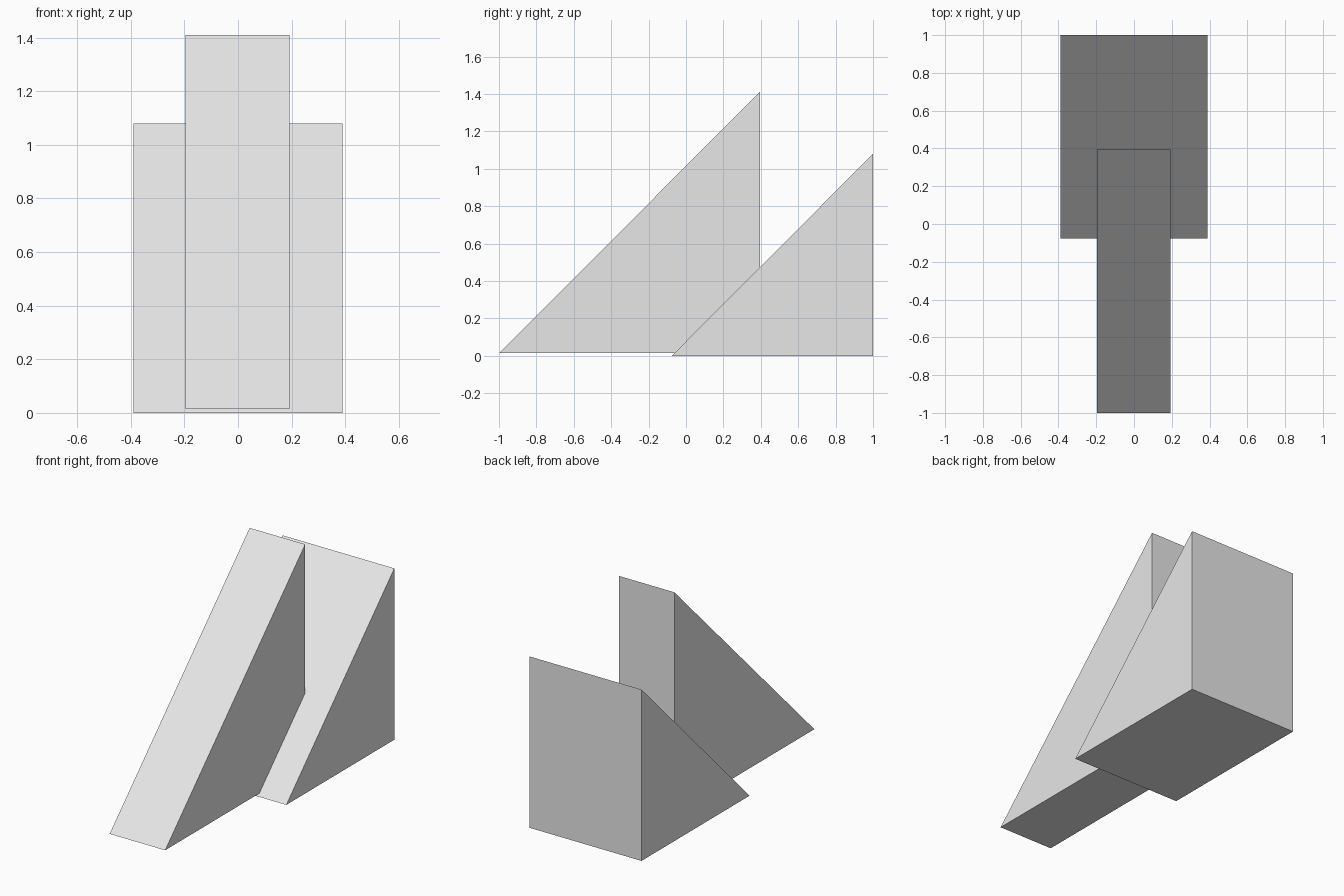
import bpy
import bmesh

cube = bpy.data.objects.get("Cube")
if cube:
    bpy.data.objects.remove(cube, do_unlink=True)

# Single plain grey
grey = bpy.data.materials.new("light_grey")
grey.use_nodes = True
grey.diffuse_color = (0.8, 0.8, 0.8, 1)
grey.node_tree.nodes["Principled BSDF"].inputs["Base Color"].default_value = (0.8, 0.8, 0.8, 1)


def wedge(name, x_range, y_range, z_range):
    """Right-triangle profile, upright at the back, extruded along x."""
    (x0, x1), (y0, y1), (z0, z1) = x_range, y_range, z_range
    bm = bmesh.new()
    profile = [bm.verts.new((x0, y, z)) for y, z in ((y0, z0), (y1, z0), (y1, z1))]
    face = bm.faces.new(profile)
    extruded = bmesh.ops.extrude_face_region(bm, geom=[face])["geom"]
    moved = [v for v in extruded if isinstance(v, bmesh.types.BMVert)]
    bmesh.ops.translate(bm, verts=moved, vec=(x1 - x0, 0, 0))
    bmesh.ops.recalc_face_normals(bm, faces=bm.faces[:])
    mesh = bpy.data.meshes.new(name)
    bm.to_mesh(mesh)
    bm.free()
    mesh.materials.append(grey)
    obj = bpy.data.objects.new(name, mesh)
    bpy.context.collection.objects.link(obj)
    return obj


# Narrow tall wedge in front, raised slightly
wedge("tall_front_wedge", (-0.195, 0.192), (-1.0, 0.395), (0.014, 1.41))

# Wide low wedge behind
wedge("wide_back_wedge", (-0.39, 0.39), (-0.076, 1.0), (0.0, 1.08))
